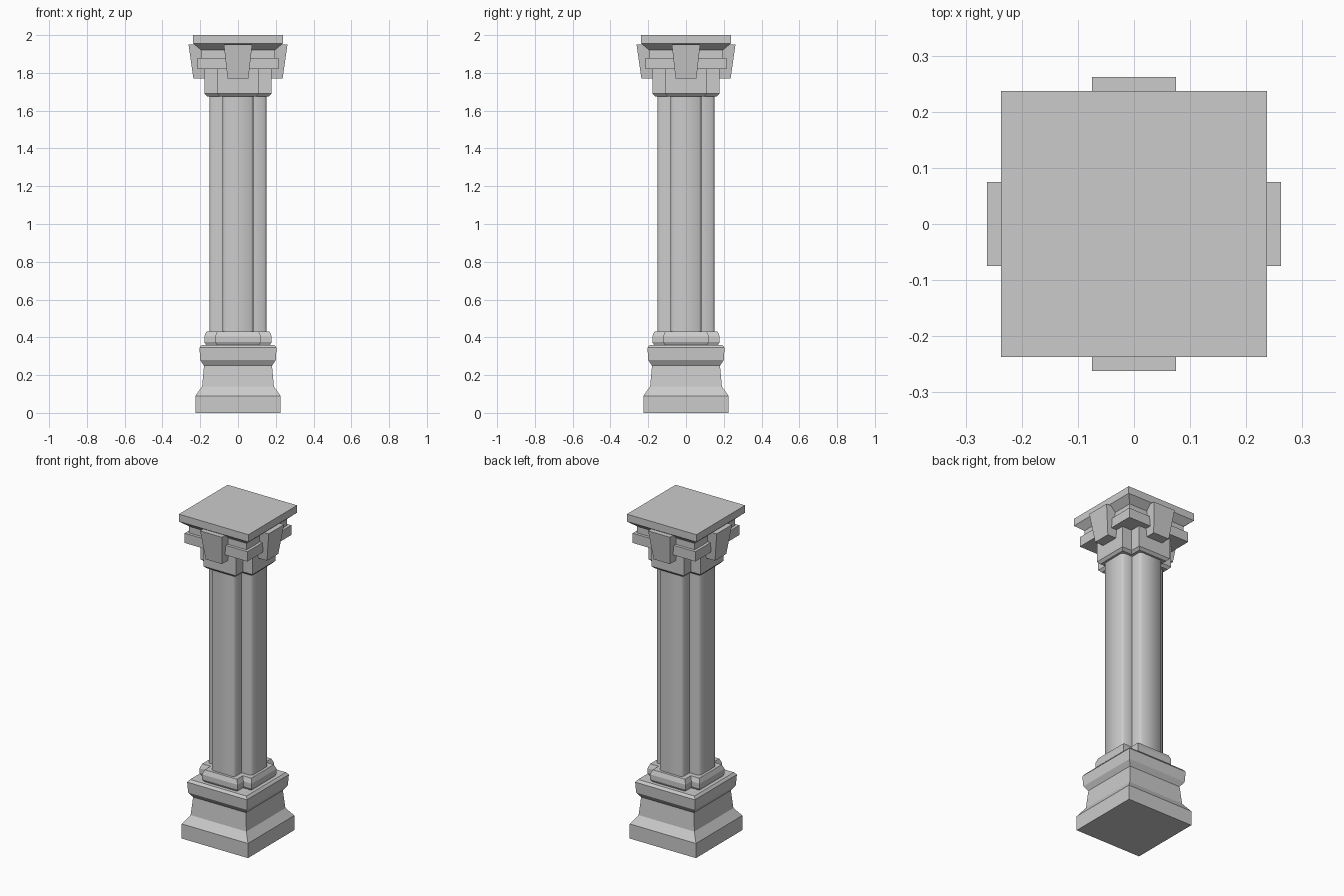
import bpy
import math

cube = bpy.data.objects.get("Cube")
if cube:
    bpy.data.objects.remove(cube, do_unlink=True)

stone = bpy.data.materials.new("grey stone")
stone.use_nodes = True
GREY = (0.6, 0.6, 0.6, 1)
stone.diffuse_color = GREY
stone.node_tree.nodes["Principled BSDF"].inputs["Base Color"].default_value = GREY


def quarter_turns(points):
    """Repeat one side's outline points around the vertical axis."""
    out = []
    for _ in range(4):
        out += points
        points = [(-y, x) for x, y in points]
    return out


def square(r):
    return quarter_turns([(r, r)])


def cross(r, arm, chamfer=0):
    side = [(arm, -arm)]
    if chamfer:
        side += [(r - chamfer, -arm), (r, chamfer - arm),
                 (r, arm - chamfer), (r - chamfer, arm)]
    else:
        side += [(r, -arm), (r, arm)]
    return quarter_turns(side)


def loft(name, rings):
    """Stack outlines [(z, points), ...] into a closed solid."""
    n = len(rings[0][1])
    verts = [(x, y, z) for z, pts in rings for x, y in pts]
    faces = [tuple(reversed(range(n))),
             tuple(range(len(verts) - n, len(verts)))]
    for k in range(len(rings) - 1):
        for i in range(n):
            j = (i + 1) % n
            faces.append((k * n + i, k * n + j, (k + 1) * n + j, (k + 1) * n + i))
    mesh = bpy.data.meshes.new(name)
    mesh.from_pydata(verts, [], faces)
    mesh.materials.append(stone)
    obj = bpy.data.objects.new(name, mesh)
    bpy.context.collection.objects.link(obj)
    return obj


# Square pedestal with sloped foot and rounded-over moulding
loft("pedestal", [(z, square(r)) for z, r in (
    (0, .226), (.09, .226), (.14, .19), (.25, .18),
    (.28, .2), (.345, .204), (.36, .192))])

# Cross-shaped collar under the shaft
loft("shaft_collar", [(z, cross(r, r - .057)) for z, r in (
    (.36, .17), (.375, .178), (.405, .178), (.432, .167))])

# Cross-shaped shaft with softened arm edges
shaft = loft("shaft", [(z, cross(.151, .081, .012)) for z in (.43, 1.69)])
bpy.ops.object.select_all(action="DESELECT")
shaft.select_set(True)
bpy.context.view_layer.objects.active = shaft
bpy.ops.object.shade_smooth_by_angle(angle=math.radians(50))

# Capital: cross-shaped neck, square band, flared top slab
loft("capital_neck", [(z, cross(r, r - .066)) for z, r in (
    (1.675, .163), (1.69, .177), (1.82, .177))])
loft("capital_band", [(z, square(.214)) for z in (1.82, 1.88)])
loft("top_slab", [(z, square(r)) for z, r in (
    (1.88, .196), (1.92, .196), (1.955, .237), (2, .237))])

# Tapered keystone at the middle of each side
for i, side in enumerate(("left", "back", "right", "front")):
    key = loft(side + "_keystone", [
        (z, [(.15, -w), (r, -w), (r, w), (.15, w)])
        for z, r, w in ((1.77, .236, .055), (1.95, .262, .075))])
    key.rotation_euler.z = i * math.pi / 2
